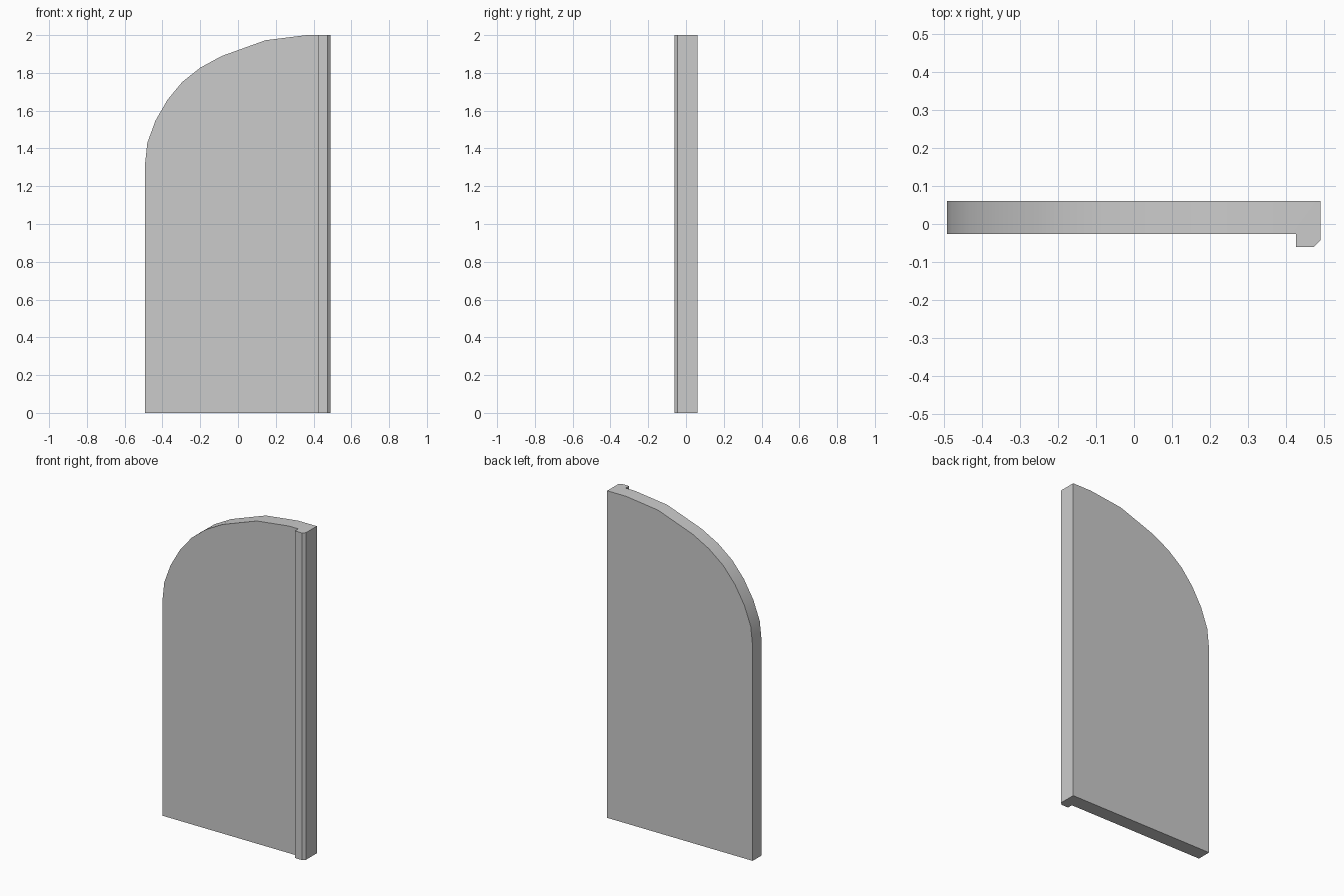
import bpy

if "Cube" in bpy.data.objects:
    bpy.data.objects.remove(bpy.data.objects["Cube"])


def prism(name, pts, axis, lo, hi):
    """Extrude a 2D outline along 'Z' (pts are x, y) or 'Y' (pts are x, z)."""
    def place(p, h):
        return (p[0], p[1], h) if axis == 'Z' else (p[0], h, p[1])
    n = len(pts)
    verts = [place(p, lo) for p in pts] + [place(p, hi) for p in pts]
    faces = [tuple(range(n))[::-1], tuple(range(n, 2 * n))]
    faces += [(i, (i + 1) % n, n + (i + 1) % n, n + i) for i in range(n)]
    if axis == 'Y':
        faces = [f[::-1] for f in faces]
    me = bpy.data.meshes.new(name)
    me.from_pydata(verts, [], faces)
    ob = bpy.data.objects.new(name, me)
    bpy.context.collection.objects.link(ob)
    return ob


# Door leaf plan: flat board with a chamfered stop strip on its right edge
plan = [(-0.60, -0.027), (0.427, -0.027), (0.427, -0.06), (0.475, -0.06),
        (0.491, -0.044), (0.491, 0.06), (-0.60, 0.06)]
door = prism("door_leaf", plan, 'Z', 0, 2)

# Arched front outline, oversized where it should not trim the leaf
arch = [(-0.493, -0.2), (0.7, -0.2), (0.7, 2.04), (0.363, 2.0),
        (0.146, 1.973), (-0.087, 1.889), (-0.199, 1.828), (-0.294, 1.753),
        (-0.373, 1.658), (-0.437, 1.547), (-0.480, 1.43), (-0.493, 1.31)]
cutter = prism("arch_cutter", arch, 'Y', -0.3, 0.3)
cutter.hide_render = True

# Trim the leaf to the arch
mod = door.modifiers.new("arch", 'BOOLEAN')
mod.operation = 'INTERSECT'
mod.solver = 'EXACT'
mod.object = cutter
bpy.context.view_layer.objects.active = door
door.select_set(True)
bpy.ops.object.modifier_apply(modifier="arch")
bpy.data.objects.remove(cutter)

# Smooth arch edge, crisp corners
bpy.ops.object.shade_smooth_by_angle(angle=0.52)
